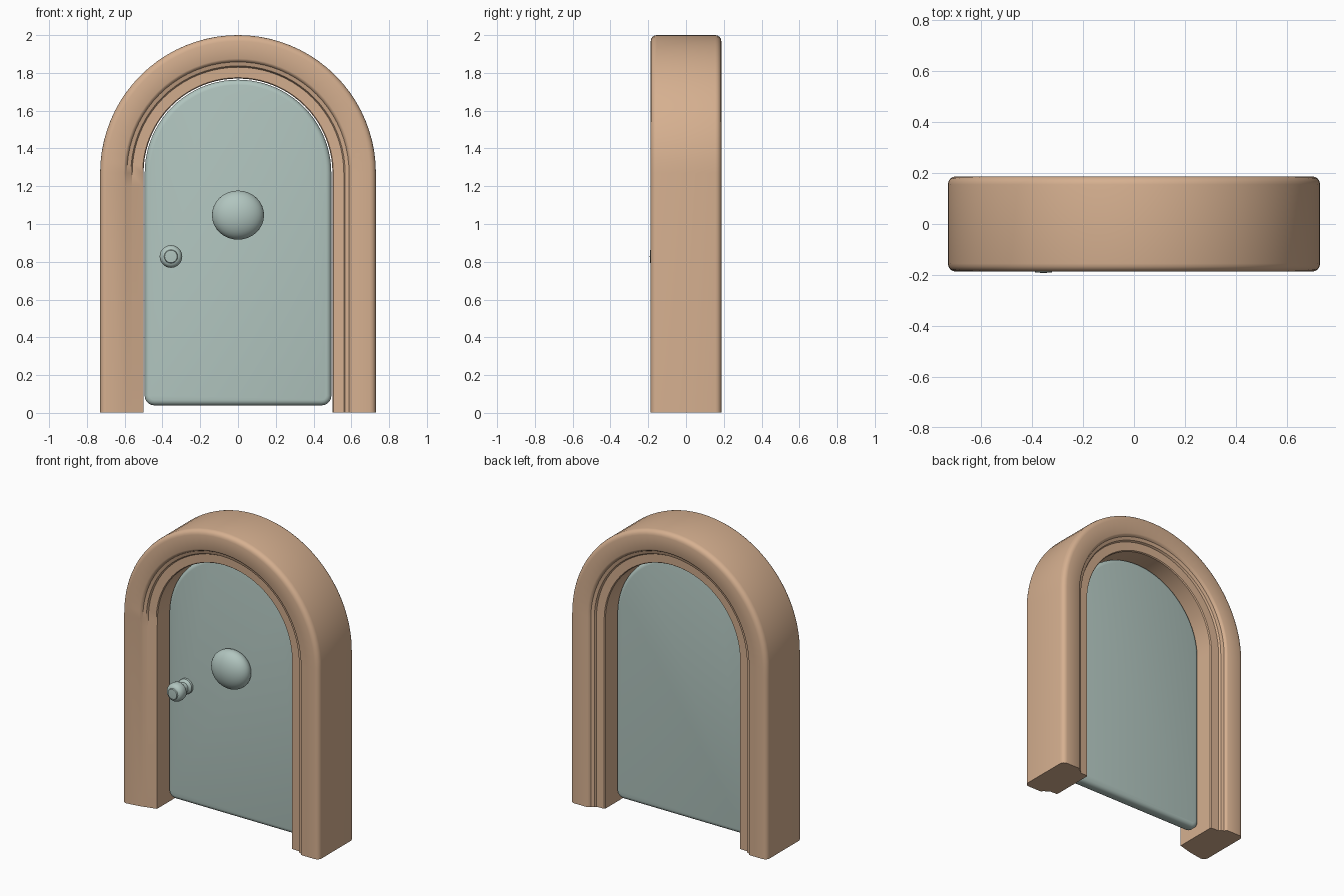
import bpy, bmesh, math
from math import sin, cos, pi

if "Cube" in bpy.data.objects:
    bpy.data.objects.remove(bpy.data.objects["Cube"])

ARCH_Z = 1.27


def material(name, rgb):
    m = bpy.data.materials.new(name)
    lin = [(c / 255 / 12.92) if c / 255 <= 0.04045 else ((c / 255 + 0.055) / 1.055) ** 2.4 for c in rgb]
    m.diffuse_color = (*lin, 1)
    m.use_nodes = True
    m.node_tree.nodes["Principled BSDF"].inputs["Base Color"].default_value = m.diffuse_color
    return m


TAN = material("tan_stone", (214, 176, 144))
SAGE = material("sage_paint", (177, 197, 191))


def finish(bm, name, mat, angle=35):
    bmesh.ops.recalc_face_normals(bm, faces=bm.faces)
    me = bpy.data.meshes.new(name)
    bm.to_mesh(me)
    bm.free()
    ob = bpy.data.objects.new(name, me)
    bpy.context.collection.objects.link(ob)
    me.materials.append(mat)
    bpy.ops.object.select_all(action='DESELECT')
    ob.select_set(True)
    bpy.context.view_layer.objects.active = ob
    bpy.ops.object.shade_smooth_by_angle(angle=math.radians(angle))
    return ob


# Frame: stepped moulding profile (radius, y) swept up, over the arch and down
D, R, B = 0.187, 0.73, 0.032
front = [(0.5, -0.14), (0.505, -0.147), (0.56, -0.15), (0.567, -0.163), (0.588, -0.17), (0.595, -0.182), (0.605, -D)]
corner = [(R - B + B * sin(a), -D + B - B * cos(a)) for a in [i * pi / 8 for i in range(5)]]
half = front + corner
profile = half + [(r, -y) for r, y in reversed(half)]


def plain(r, y):
    # the front of the left leg is a plain slope without the step
    return -0.145 - 0.042 * min(1, (r - 0.5) / 0.16) if y < 0 and r < 0.66 else y


stations = [(-1, 0, 0.003, True), (-1, 0, 1.2, True)]
N = 40
for i in range(N + 1):
    a = pi - pi * i / N
    stations.append((cos(a), sin(a), ARCH_Z, False))
stations.append((1, 0, 0.003, False))

bm = bmesh.new()
rings = []
for nx, nz, z, flat in stations:
    rings.append([bm.verts.new((nx * r, plain(r, y) if flat else y, z + nz * r)) for r, y in profile])
n = len(profile)
for a, b in zip(rings, rings[1:]):
    for j in range(n):
        k = (j + 1) % n
        bm.faces.new((a[j], a[k], b[k], b[j]))
bm.faces.new(rings[0])
bm.faces.new(rings[-1])
finish(bm, "door_frame", TAN)

# Door: arched slab with rounded lower corners and softened rims
W, Z0, C, T = 0.494, 0.04, 0.05, 0.04
outline = [(W * cos(pi * i / N), ARCH_Z + W * sin(pi * i / N)) for i in range(N + 1)]
for cx, start in ((-W + C, pi), (W - C, 1.5 * pi)):
    for i in range(6):
        a = start + i * pi / 10
        outline.append((cx + C * cos(a), Z0 + C + C * sin(a)))
bm = bmesh.new()
cap = bm.faces.new([bm.verts.new((x, -T, z)) for x, z in outline])
ext = bmesh.ops.extrude_face_region(bm, geom=[cap], use_keep_orig=True)
moved = [v for v in ext["geom"] if isinstance(v, bmesh.types.BMVert)]
bmesh.ops.translate(bm, verts=moved, vec=(0, 2 * T, 0))
rim = [e for e in bm.edges if abs(e.verts[0].co.y - e.verts[1].co.y) < 1e-5]
bmesh.ops.bevel(bm, geom=rim, offset=0.028, segments=4, profile=0.5, affect='EDGES')
finish(bm, "door_panel", SAGE, 40)

# Round boss in the middle of the door
bm = bmesh.new()
bmesh.ops.create_uvsphere(bm, u_segments=32, v_segments=20, radius=1)
for v in bm.verts:
    x, y, z = v.co
    v.co = (x * 0.138, -0.072 + z * 0.08, 1.047 + y * 0.13)
finish(bm, "centre_boss", SAGE, 60)

# Turned door knob
turning = [(0, -0.03), (0.05, -0.03), (0.05, -0.055), (0.042, -0.065), (0.034, -0.07), (0.034, -0.105),
           (0.05, -0.112), (0.058, -0.122), (0.06, -0.135), (0.06, -0.155), (0.055, -0.17),
           (0.046, -0.18), (0.036, -0.183), (0.033, -0.19), (0, -0.192)]
bm = bmesh.new()
S = 28
rings = []
for r, y in turning:
    if r == 0:
        rings.append([bm.verts.new((-0.355, y, 0.828))] * S)
    else:
        rings.append([bm.verts.new((-0.355 + r * cos(2 * pi * i / S), y, 0.828 + r * sin(2 * pi * i / S)))
                      for i in range(S)])
for a, b in zip(rings, rings[1:]):
    for i in range(S):
        k = (i + 1) % S
        bm.faces.new(list(dict.fromkeys((a[i], a[k], b[k], b[i]))))
finish(bm, "door_knob", SAGE)
